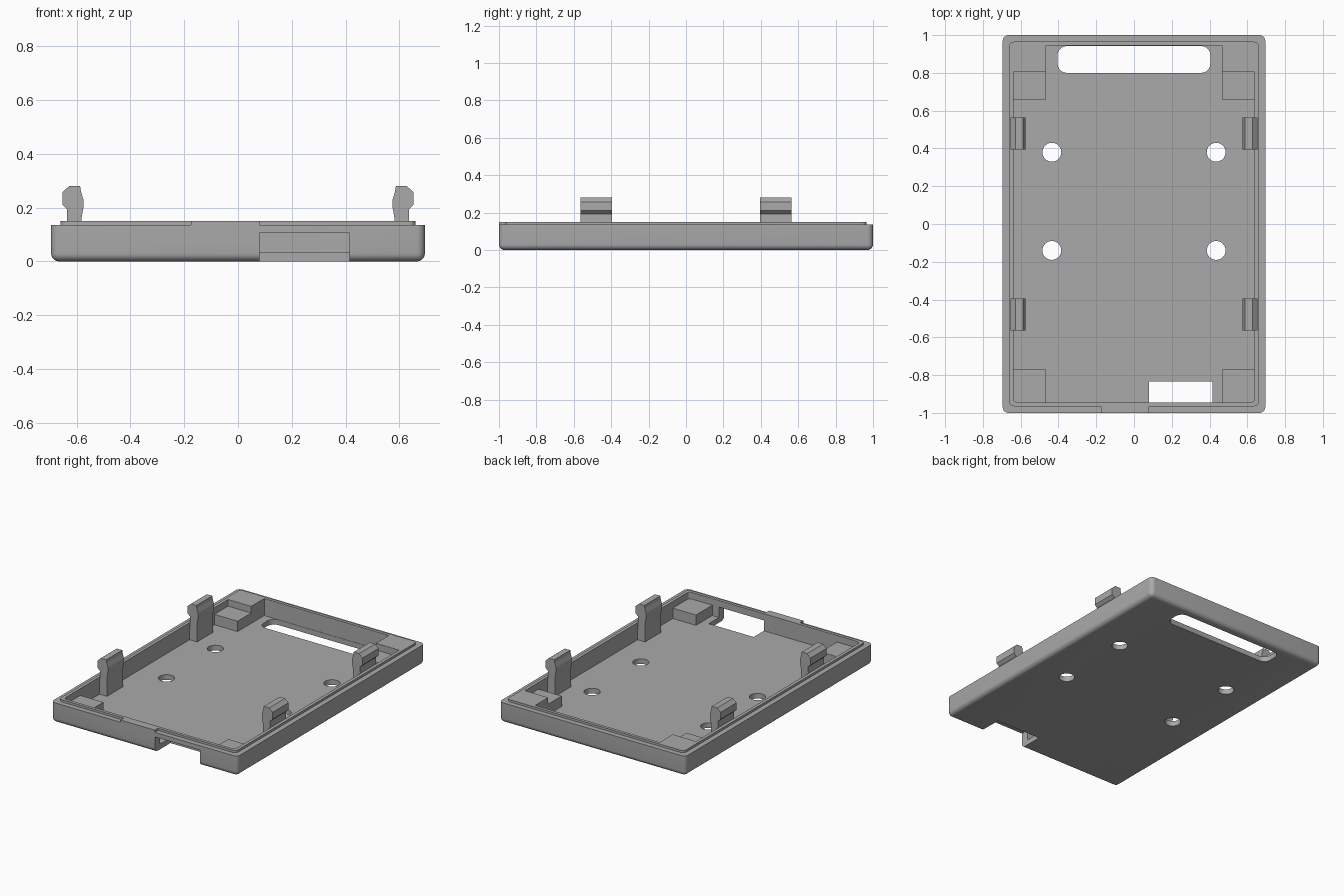
import bpy
import bmesh
from mathutils import Matrix

cube = bpy.data.objects.get("Cube")
if cube:
    bpy.data.objects.remove(cube, do_unlink=True)

grey = bpy.data.materials.new("plastic_grey")
grey.use_nodes = True
colour = (0.4, 0.4, 0.4, 1)
grey.diffuse_color = colour
grey.node_tree.nodes["Principled BSDF"].inputs["Base Color"].default_value = colour

FLOOR, RIM, LIP = 0.035, 0.135, 0.15
IN_X, IN_Y = 0.638, 0.944


def add_object(name, bm):
    bmesh.ops.recalc_face_normals(bm, faces=bm.faces)
    mesh = bpy.data.meshes.new(name)
    bm.to_mesh(mesh)
    bm.free()
    mesh.materials.append(grey)
    obj = bpy.data.objects.new(name, mesh)
    bpy.context.collection.objects.link(obj)
    return obj


def box(name, x, y, z, radius=0, round_bottom=False):
    """Box from (min, max) ranges, optionally with rounded uprights and base."""
    bm = bmesh.new()
    spans = (x, y, z)
    size = Matrix.Diagonal([b - a for a, b in spans] + [1])
    centre = Matrix.Translation([(a + b) / 2 for a, b in spans])
    bmesh.ops.create_cube(bm, size=1, matrix=centre @ size)
    if radius:
        middle = (z[0] + z[1]) / 2
        edges = []
        for e in bm.edges:
            heights = [v.co.z for v in e.verts]
            upright = abs(heights[0] - heights[1]) > 1e-4
            if upright or (round_bottom and max(heights) < middle):
                edges.append(e)
        bmesh.ops.bevel(bm, geom=edges, offset=radius, segments=6,
                        profile=0.5, affect='EDGES')
    return add_object(name, bm)


def combine(target, tool, operation):
    """Apply a boolean and discard the tool."""
    tool.hide_render = True
    mod = target.modifiers.new("combine", 'BOOLEAN')
    mod.operation = operation
    mod.solver = 'EXACT'
    mod.object = tool
    bpy.context.view_layer.update()
    deps = bpy.context.evaluated_depsgraph_get()
    mesh = bpy.data.meshes.new_from_object(target.evaluated_get(deps))
    target.modifiers.clear()
    target.data = mesh
    bpy.data.objects.remove(tool, do_unlink=True)


# Tray shell with a raised lip and a flush tab on the front wall
tray = box("tray", (-0.695, 0.695), (-1, 1), (0, RIM), 0.03, True)
combine(tray, box("lip", (-0.66, 0.66), (-0.965, 0.965), (0.08, LIP), 0.025), 'UNION')
combine(tray, box("tab", (-0.175, 0.08), (-1, -0.9), (0.08, LIP)), 'UNION')
combine(tray, box("cavity", (-IN_X, IN_X), (-IN_Y, IN_Y), (FLOOR, 0.3), 0.02), 'DIFFERENCE')

# Port opening through the front wall and floor, and the long slot at the back
combine(tray, box("port", (0.08, 0.415), (-1.1, -0.835), (-0.1, 0.105)), 'DIFFERENCE')
combine(tray, box("slot", (-0.405, 0.405), (0.8, 0.942), (-0.1, 0.1), 0.05), 'DIFFERENCE')

# Screw holes
for x in (-0.435, 0.435):
    for y in (-0.14, 0.38):
        bm = bmesh.new()
        bmesh.ops.create_cone(bm, cap_ends=True, segments=32, radius1=0.05, radius2=0.05,
                              depth=0.3, matrix=Matrix.Translation((x, y, 0)))
        combine(tray, add_object("screw_hole", bm), 'DIFFERENCE')

bpy.ops.object.select_all(action='DESELECT')
tray.select_set(True)
bpy.context.view_layer.objects.active = tray
bpy.ops.object.shade_smooth_by_angle(angle=0.6)

# Clip outline on the +x side: outer hook, then the inner face back down
CLIP = [(IN_X, FLOOR), (0.635, 0.193), (0.653, 0.21), (0.653, 0.257), (0.628, 0.28),
        (0.587, 0.28), (0.584, 0.26), (0.575, 0.23), (0.575, 0.2), (0.582, 0.16),
        (0.582, FLOOR)]


def clip(name, side, y0, y1):
    bm = bmesh.new()
    face = bm.faces.new([bm.verts.new((side * x, y0, z)) for x, z in CLIP])
    new = bmesh.ops.extrude_face_region(bm, geom=[face])["geom"]
    bmesh.ops.translate(bm, vec=(0, y1 - y0, 0),
                        verts=[v for v in new if isinstance(v, bmesh.types.BMVert)])
    add_object(name, bm)


def corner(name, side, y, top):
    x = sorted((side * 0.465, side * IN_X))
    box(name, x, y, (FLOOR, top))


# Clips and corner supports on both sides
for side, label in ((1, "left"), (-1, "right")):
    clip("front_clip_" + label, side, -0.565, -0.395)
    clip("back_clip_" + label, side, 0.395, 0.565)
    corner("front_support_" + label, side, (-IN_Y, -0.77), 0.105)
    corner("back_support_" + label, side, (0.66, 0.805), 0.105)
    corner("back_post_" + label, side, (0.805, IN_Y), LIP)
